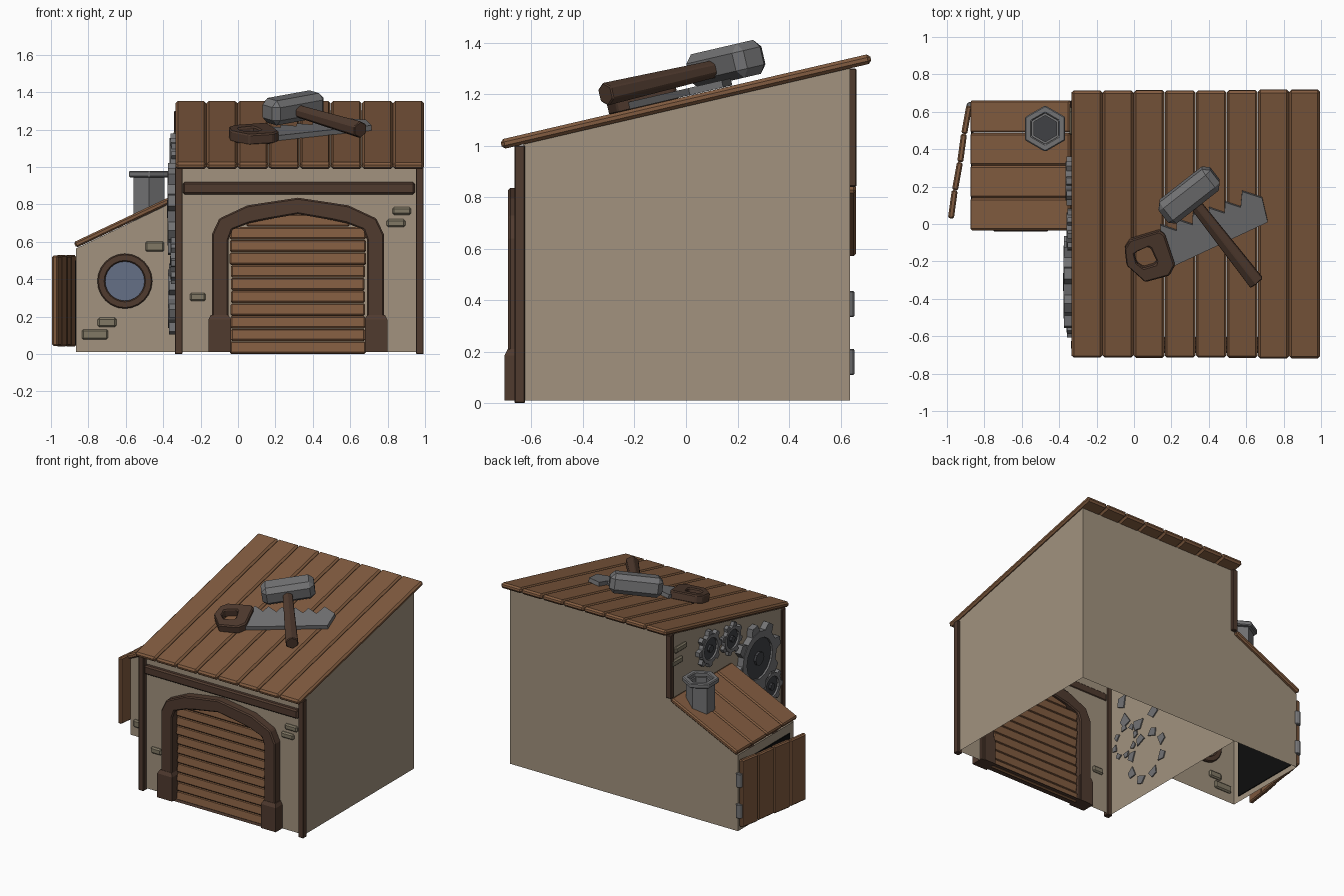
import bpy, bmesh, random
from math import sin, cos, pi, atan, radians, hypot
from mathutils import Matrix, Vector

if "Cube" in bpy.data.objects:
    bpy.data.objects.remove(bpy.data.objects["Cube"])

random.seed(4)


def material(name, r, g, b):
    m = bpy.data.materials.new(name)
    m.diffuse_color = (r, g, b, 1)
    m.use_nodes = True
    m.node_tree.nodes["Principled BSDF"].inputs["Base Color"].default_value = m.diffuse_color
    return m


WALL = material("plaster", .36, .29, .21)
WOOD = material("wood", .22, .105, .05)
DARK = material("dark_wood", .08, .043, .028)
METAL = material("metal", .17, .17, .175)
IRON = material("dark_iron", .05, .052, .058)
STONE = material("stone", .22, .19, .13)
GLASS = material("glass", .13, .16, .24)
BLACK = material("black", .004, .004, .004)


def finish(name, bm, mat, bevel=0, recalc=True):
    if recalc:
        bmesh.ops.recalc_face_normals(bm, faces=bm.faces)
    me = bpy.data.meshes.new(name)
    bm.to_mesh(me)
    bm.free()
    me.materials.append(mat)
    ob = bpy.data.objects.new(name, me)
    bpy.context.collection.objects.link(ob)
    if bevel:
        mod = ob.modifiers.new("bevel", 'BEVEL')
        mod.width, mod.segments = bevel, 1
    return ob


def box(name, c, s, mat, bevel=0, rot=Matrix(), base=Matrix()):
    bm = bmesh.new()
    bmesh.ops.create_cube(bm, size=1, matrix=base @ Matrix.Translation(c) @ rot @ Matrix.Diagonal((*s, 1)))
    return finish(name, bm, mat, bevel)


def add_prism(bm, pts, f, d0, d1, hole=None):
    """Extrude a profile between two depths; hole has as many points as pts."""
    n = len(pts)
    loop = lambda p, d: [bm.verts.new(f(a, b, d)) for a, b in p]
    o0, o1 = loop(pts, d0), loop(pts, d1)
    if hole:
        i0, i1 = loop(hole, d0), loop(hole, d1)
    else:
        bm.faces.new(o0)
        bm.faces.new(o1)
    for i in range(n):
        j = (i + 1) % n
        bm.faces.new((o0[i], o0[j], o1[j], o1[i]))
        if hole:
            bm.faces.new((i0[i], i0[j], i1[j], i1[i]))
            bm.faces.new((o0[i], o0[j], i0[j], i0[i]))
            bm.faces.new((o1[i], o1[j], i1[j], i1[i]))


def prism(name, pts, f, d0, d1, mat, hole=None, bevel=0):
    bm = bmesh.new()
    add_prism(bm, pts, f, d0, d1, hole)
    return finish(name, bm, mat, bevel)


def circle(ca, cb, r, n, start=0.0):
    return [(ca + r * cos(start + 2 * pi * i / n), cb + r * sin(start + 2 * pi * i / n)) for i in range(n)]


FRONT = lambda a, b, d: (a, d, b)   # profile in xz
SIDE = lambda a, b, d: (d, a, b)    # profile in yz
TOP = lambda a, b, d: (a, b, d)     # profile in xy

SLOPE = atan(.2326)
under = lambda y: 1.155 + .2326 * y

# Arch outlines, mirrored about the gate centre
GX = .32
mirror = lambda half: half + [(2 * GX - a, b) for a, b in reversed(half[:-1])]
arch_out = mirror([(-.14, .01), (-.14, .64), (-.10, .725), (.05, .795), (.16, .812), (GX, .836)])
arch_in = mirror([(-.05, .01), (-.05, .61), (-.03, .665), (.06, .70), (.14, .717), (GX, .748)])
arch_mid = [((a + c) / 2, (b + d) / 2) for (a, b), (c, d) in zip(arch_out, arch_in)]

# Open-bottomed plaster shell
L, R, F, B, X2, Y2 = -.33, .975, -.63, .637, -.865, -.005
zf, zb = under(F), under(B)
walls = [
    [(L, F, .01), *[(a, F, b) for a, b in arch_mid], (R, F, .01), (R, F, zf), (L, F, zf)],
    [(R, F, .01), (R, B, .01), (R, B, zb), (R, F, zf)],
    [(R, B, .01), (X2, B, .01), (X2, B, .565), (L, B, .82), (L, B, zb), (R, B, zb)],
    [(L, B, .01), (L, F, .01), (L, F, zf), (L, B, zb)],
    [(X2, Y2, .01), (L, Y2, .01), (L, Y2, .82), (X2, Y2, .565)],
    [(X2, B, .01), (X2, Y2, .01), (X2, Y2, .565), (X2, B, .565)],
]
bm = bmesh.new()
for w in walls:
    bm.faces.new([bm.verts.new(p) for p in w])
finish("walls", bm, WALL, recalc=False)
box("side_doorway", (-.865, .315, .275), (.012, .54, .45), BLACK)

# Posts and front beam
for x in (-.317, .972):
    box("front_post", (x, -.645, .5), (.042, .042, 1.0), DARK, .004)
box("back_post", (-.32, .64, 1.07), (.042, .042, .46), DARK, .004)
box("front_beam", (.325, -.645, .887), (1.24, .04, .065), DARK, .01)

# Main roof boards
w = 1.33 / 8
for i in range(8):
    ln = 1.47 + random.uniform(-.008, .004)
    box("roof_board", (-.335 + w * (i + .5), 0, 1.171), (w - .002, ln, .038), WOOD, .012,
        Matrix.Rotation(SLOPE, 4, 'X'))

# Lean-to roof boards
a2 = atan(.255 / .54)
for i in range(4):
    box("lean_to_board", (-.605, -.035 + .174 * (i + .5), .709), (.59, .172, .033), WOOD, .009,
        Matrix.Rotation(-a2, 4, 'Y'))

# Gate: arch, feet and slats
prism("gate_arch", arch_out, FRONT, -.69, -.605, DARK, arch_in, .008)
for s in (-1, 1):
    x = GX + s * .418
    bm = bmesh.new()
    rings = []
    for z, hw, yf in ((0.01, .06, -.705), (.185, .06, -.705), (.21, .047, -.692)):
        rings.append([bm.verts.new((x + dx, y, z)) for dx, y in ((-hw, yf), (hw, yf), (hw, -.61), (-hw, -.61))])
    for lo, hi in zip(rings, rings[1:]):
        for k in range(4):
            bm.faces.new((lo[k], lo[(k + 1) % 4], hi[(k + 1) % 4], hi[k]))
    bm.faces.new(rings[0])
    bm.faces.new(rings[-1])
    finish("arch_foot", bm, DARK)
for i in range(11):
    width = .725 + random.uniform(-.012, .006) if i < 10 else .55
    box("gate_slat", (.32, -.64, .034 + .068 * i), (width, .024, .066), WOOD, .008,
        Matrix.Rotation(radians(-10), 4, 'X'))

# Raised bricks on front and left walls
for x, y, z, bw, bh in ((-.445, Y2, .575, .10, .055), (-.70, Y2, .17, .10, .05), (-.765, Y2, .105, .14, .055),
                        (-.215, F, .305, .085, .045), (.875, F, .765, .10, .042), (.845, F, .70, .10, .042)):
    box("brick", (x, y, z), (bw, .03, bh), STONE, .009)
for y, z in ((.54, 1.17), (.585, 1.085)):
    box("brick", (L, y, z), (.03, .13, .045), STONE, .009)

# Round window
prism("window_frame", circle(-.605, .39, .147, 24), FRONT, -.04, .01, DARK, circle(-.605, .39, .105, 24), .006)
prism("window_glass", circle(-.605, .39, .11, 24), FRONT, -.018, -.008, GLASS)

# Hexagonal chimney
h = pi / 6
CX, CY = -.475, .51
hexa = lambda r: circle(CX, CY, r, 6, h)
prism("chimney_stem", hexa(.096), TOP, .66, .95, METAL, hexa(.07))
prism("chimney_cap", hexa(.124), TOP, .945, .98, METAL, hexa(.083), .006)
prism("chimney_bottom", hexa(.085), TOP, .86, .87, IRON)

# Open side door with hinges
p0, p1 = Vector((-.882, .632)), Vector((-.981, .03))
for i in range(4):
    c = p0.lerp(p1, (i + .5) / 4)
    box("door_plank", (c.x, c.y, .285), (.032, .152, .49 - .008 * (i % 2)), WOOD, .008,
        Matrix.Rotation(radians(-9.3 + (1.5 if i % 2 else -1)), 4, 'Z'))
for z in (.16, .385):
    prism("hinge", circle(-.873, .63, .025, 8), TOP, z - .05, z + .05, METAL, None, .004)

# Gears on the left wall: y, z, radius, front x
for n, (gy, gz, r, x) in enumerate(((.23, 1.05, .13, -.365), (-.03, 1.02, .115, -.36), (-.31, .776, .245, -.378),
                                    (-.48, .50, .125, -.362), (-.26, .295, .195, -.373))):
    bm = bmesh.new()
    add_prism(bm, circle(gy, gz, r * .8, 16), SIDE, x, -.333, circle(gy, gz, r * .6, 16))
    for k in range(8):
        t = 2 * pi * k / 8 + n * .3
        tooth = [(u * cos(t) - v * sin(t) + gy, u * sin(t) + v * cos(t) + gz)
                 for u, v in ((r * .72, -r * .2), (r, -r * .12), (r, r * .12), (r * .72, r * .2))]
        add_prism(bm, tooth, SIDE, x + .004, -.322)
    finish("gear", bm, METAL)
    prism("gear_disc", circle(gy, gz, r * .62, 16), SIDE, x + .014, -.333, IRON)
    prism("gear_hub", circle(gy, gz, r * .2, 8), SIDE, x - .002, -.334, IRON)

# Saw and hammer lie in the plane of the roof
BASE = Matrix.Translation((0, 0, 1.19)) @ Matrix.Rotation(SLOPE, 4, 'X') @ Matrix.Scale(1 / cos(SLOPE), 4, (0, 1, 0))
ROOF = lambda a, b, d: BASE @ Vector((a, b, d))

s0, s1 = Vector((.14, -.06)), Vector((.57, .095))
along = (s1 - s0) / 5
across = Vector((-along.y, along.x)).normalized()
teeth = []
for i in range(5):
    a = s0 + along * i
    teeth += [tuple(a), tuple(a + along * .25 + across * .055)]
blade = [(.21, -.22), (.715, .016), (.685, .145), (.578, .18)] + [tuple(s1)] + teeth[::-1]
prism("saw_blade", blade, ROOF, .002, .03, METAL)
grip = [(-.05, -.12), (-.02, -.075), (.14, -.027), (.165, -.045), (.22, -.21), (.19, -.265), (.06, -.30), (-.04, -.21)]
slot = [(.0, -.15), (.02, -.135), (.075, -.11), (.09, -.12), (.12, -.185), (.115, -.205), (.05, -.225), (.015, -.2)]
prism("saw_handle", grip, ROOF, -.005, .055, DARK, slot, .008)

turn = Matrix.Rotation(radians(38), 4, 'Z')
box("hammer_head", (.295, .175, .088), (.35, .145, .135), METAL, .032, turn, BASE)
p, q = Vector((.315, .14)), Vector((.655, -.295))
d = q - p
bm = bmesh.new()
bmesh.ops.create_cone(bm, cap_ends=True, segments=6, radius1=.036, radius2=.047, depth=d.length,
                      matrix=BASE @ Matrix.Translation((*((p + q) / 2), .08))
                      @ Vector((d.x, d.y, 0)).to_track_quat('Z', 'Y').to_matrix().to_4x4())
finish("hammer_handle", bm, DARK, .005)
